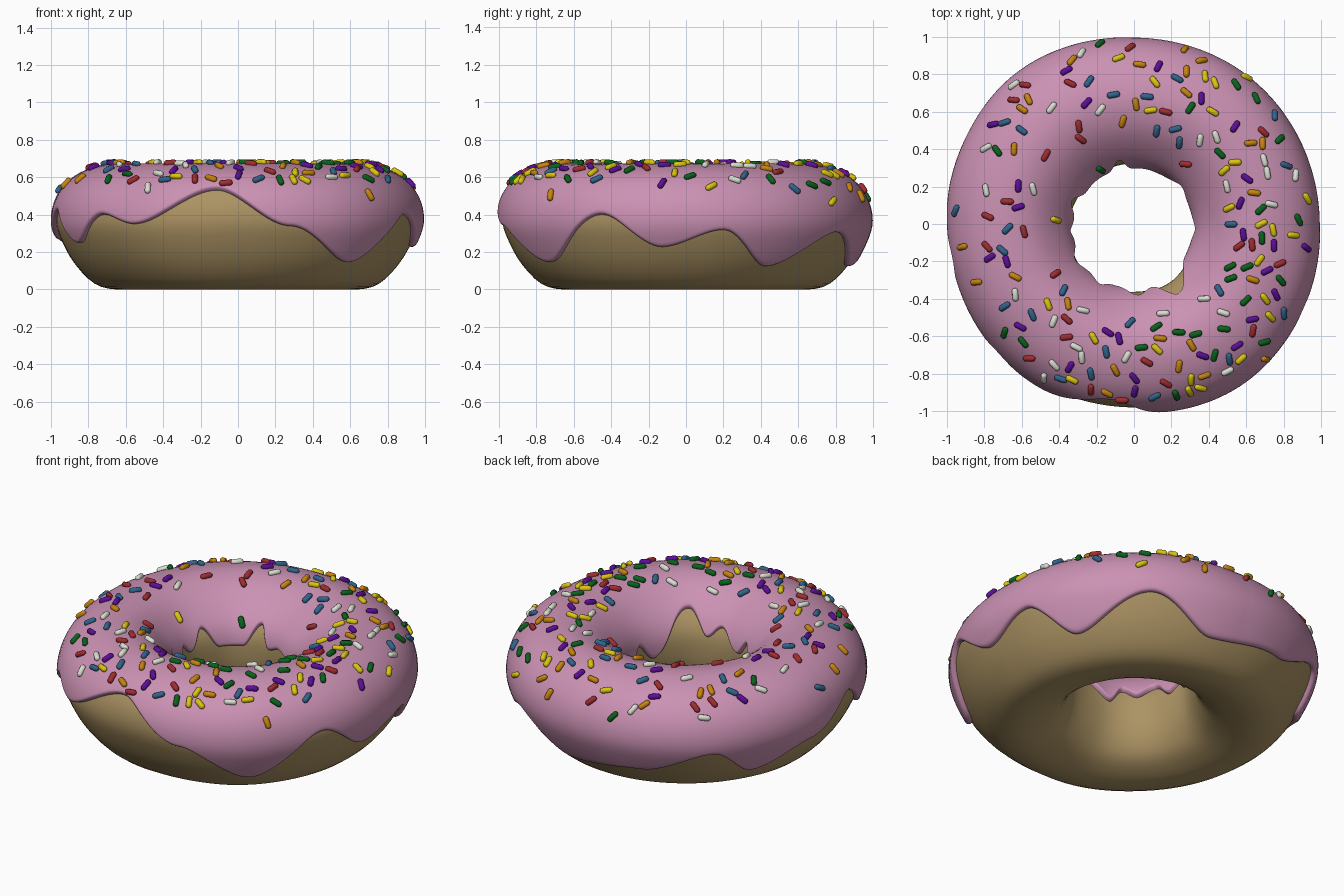
import bpy, bmesh, random
from math import sin, cos, pi, sqrt, radians, degrees, atan2, hypot
from mathutils import Vector, Matrix, noise

random.seed(7)
if "Cube" in bpy.data.objects:
    bpy.data.objects.remove(bpy.data.objects["Cube"])

# Cross-section of the dough as (radius, height), hole wall -> bottom -> outside -> top
PROFILE = [(.345, .33), (.36, .19), (.43, .075), (.54, .018), (.65, 0), (.76, .03),
           (.86, .13), (.93, .25), (.966, .36), (.948, .47), (.885, .56), (.785, .62),
           (.655, .645), (.53, .61), (.42, .52), (.36, .43)]
N = len(PROFILE)
BOTTOM, TOP = 4, 12
ICING = .028

# Heights of the icing's outer and inner edges by angle in degrees
OUTER = [(-8, .23), (12, .32), (29, .13), (56, .31), (79, .13), (110, .18), (134, .31),
         (148, .15), (170, .27), (191, .42), (207, .25), (223, .40), (236, .35),
         (263, .53), (286, .34), (309, .15), (333, .40), (352, .23)]
INNER = [(-18, .30), (0, .40), (20, .33), (42, .42), (62, .34), (80, .38), (91, .36),
         (102, .48), (118, .36), (140, .36), (156, .47), (172, .37), (182, .42),
         (192, .38), (208, .45), (225, .40), (238, .44), (250, .36), (274, .46),
         (287, .40), (304, .53), (342, .30)]


def section(s):
    """Smooth closed curve through the profile points."""
    i, t = int(s // 1), s % 1
    a, b, c, d = (Vector(PROFILE[(i + k) % N]) for k in (-1, 0, 1, 2))
    return b + .5 * t * (c - a + t * (2 * a - 5 * b + 4 * c - d + t * (3 * (b - c) + d - a)))


def surface(ang, s, lift=0):
    """Point on the ring, raised from the dough by lift along the section normal."""
    p = section(s)
    tan = (section(s + .02) - section(s - .02)).normalized()
    p = p + lift * Vector((tan.y, -tan.x))
    lump = noise.noise(Vector((cos(ang) * 1.6, sin(ang) * 1.6, p.y * 2))) * .014
    bulge = .022 * max(0, cos(ang - radians(283))) ** 2
    bulge += .024 * max(0, cos(2 * (ang - radians(135))))
    outside = max(0, min(1, (p.x - .4) / .5))
    hole = max(0, min(1, (.6 - p.x) / .25))
    r = p.x + lump + bulge * outside
    return Vector((r * cos(ang), r * sin(ang) - .025 * hole, max(p.y, 0)))


def edge_height(keys, ang):
    first = keys[0][0]
    d = (degrees(ang) - first) % 360 + first
    for (a, za), (b, zb) in zip(keys, keys[1:]):
        if a <= d <= b:
            t = (d - a) / (b - a)
            return za + (zb - za) * t * t * (3 - 2 * t)


def solve(measure, goal, low, high):
    """Parameter between low and high at which a rising measure reaches its goal."""
    for _ in range(24):
        mid = (low + high) / 2
        if measure(mid) < goal:
            low = mid
        else:
            high = mid
    return low


def height(s):
    return section(s).y


def material(name, rgb):
    m = bpy.data.materials.new(name)
    m.use_nodes = True
    m.diffuse_color = (*rgb, 1)
    m.node_tree.nodes["Principled BSDF"].inputs["Base Color"].default_value = (*rgb, 1)
    return m


def finish(name, bm, mat):
    bmesh.ops.recalc_face_normals(bm, faces=bm.faces)
    for f in bm.faces:
        f.smooth = True
    me = bpy.data.meshes.new(name)
    bm.to_mesh(me)
    bm.free()
    me.materials.append(mat)
    ob = bpy.data.objects.new(name, me)
    bpy.context.scene.collection.objects.link(ob)


def sweep(name, mat, rings, closed):
    """Skin a loop of section rings."""
    bm = bmesh.new()
    rows = [[bm.verts.new(p) for p in ring] for ring in rings]
    for a, b in zip(rows, rows[1:] + rows[:1]):
        n = len(a)
        for j in range(n if closed else n - 1):
            k = (j + 1) % n
            bm.faces.new((a[j], a[k], b[k], b[j]))
    finish(name, bm, mat)


# Dough ring
SEG = 96
sweep("dough", material("golden dough", (.41, .29, .125)),
      [[surface(2 * pi * i / SEG, j / 3) for j in range(3 * N)] for i in range(SEG)], True)


# Icing: a skin over the top with a rounded lip and wavy inner and outer edges
def icing_ring(ang):
    start = solve(height, edge_height(OUTER, ang), BOTTOM, TOP)
    end = solve(height, edge_height(INNER, ang), N + BOTTOM, TOP)
    ring, steps = [], 44
    for j in range(steps + 1):
        u = (1 - cos(pi * j / steps)) / 2
        d = min(1, min(u, 1 - u) * 1.3 / ICING)
        lift = ICING * sqrt(max(0, 1 - (1 - d) ** 2)) - (.004 if d < .01 else 0)
        ring.append(surface(ang, start + (end - start) * u, lift))
    return ring


ISEG = 240
sweep("icing", material("pink icing", (.60, .285, .455)),
      [icing_ring(2 * pi * i / ISEG) for i in range(ISEG)], False)

# Sprinkles: small capsules lying on the icing
COLOURS = {"white": (.70, .74, .64), "yellow": (.71, .56, .005), "green": (.003, .125, .012),
           "purple": (.11, .004, .32), "red": (.36, .025, .03), "orange": (.57, .23, .005),
           "blue": (.03, .13, .27)}
# Plan positions of the main ones in hundredths; the rest are scattered between them
PLACED = {
    "white": [(-28, 91), (-64, 74), (-44, 62), (-18, 61), (-79, 18), (-54, 19), (-43, -52),
              (-48, -82), (16, -48), (-4, -71)],
    "yellow": [(60, 78), (42, 60), (54, 33), (68, 0), (-42, 4), (-46, -43), (-33, -83),
               (57, -72), (70, -40), (85, -6)],
    "green": [(-18, 96), (-73, 39), (-17, 30), (-69, -58), (-59, -63), (24, -58), (33, -59),
              (43, -70), (52, -29), (65, 67)],
    "purple": [(-75, 53), (-62, 9), (-77, -18), (-68, -20), (13, 84), (36, 67), (54, 52),
               (71, -25), (55, -65), (-14, -58)],
    "red": [(-2, 94), (-58, 74), (-34, 75), (17, 60), (27, 33), (69, 49), (-78, 4),
            (-59, -4), (-36, -51), (17, -85)],
    "orange": [(27, 93), (36, 87), (3, 85), (-64, 40), (28, 70), (-6, 55), (-84, -31),
               (24, -76), (-10, -78), (70, -72)],
    "blue": [(-24, 76), (-11, 69), (7, 68), (-60, 50), (12, 50), (22, 51), (-95, 7),
             (-69, -44), (-23, -80), (11, -92)]}
COUNT, RADIUS, HALF = 26, .017, .019
taken = [Vector(p) / 100 for spots in PLACED.values() for p in spots]


def free_spot():
    """Random plan position on the icing, clear of the other sprinkles, densest at front right."""
    while True:
        ang, r = random.uniform(0, 2 * pi), sqrt(random.uniform(.25, .9))
        spot = Vector((r * cos(ang), r * sin(ang)))
        dense = .65 + .35 * cos(ang - radians(320))
        if random.random() < dense and all((spot - t).length > .06 for t in taken):
            taken.append(spot)
            return spot


def add_sprinkle(bm, spot):
    ang = atan2(spot.y, spot.x)
    s = solve(lambda q: hypot(*surface(ang, q, ICING).xy), spot.length, 15, 8.5)
    centre = surface(ang, s, ICING + .006)
    along = surface(ang, s + .05, ICING) - surface(ang, s - .05, ICING)
    around = surface(ang + .02, s, ICING) - surface(ang - .02, s, ICING)
    normal = along.cross(around).normalized()
    axis = Matrix.Rotation(random.uniform(0, pi), 3, normal) @ around.normalized()
    side = normal.cross(axis).normalized()
    frame = Matrix((side, normal, axis)).transposed()
    ball = bmesh.ops.create_uvsphere(bm, u_segments=8, v_segments=7, radius=RADIUS)
    for v in ball["verts"]:
        v.co.z += HALF if v.co.z > 0 else -HALF
        v.co = centre + frame @ v.co


for colour, rgb in COLOURS.items():
    bm = bmesh.new()
    spots = [Vector(p) / 100 for p in PLACED[colour]]
    while len(spots) < COUNT:
        spots.append(free_spot())
    for spot in spots:
        add_sprinkle(bm, spot)
    finish(colour + "_sprinkles", bm, material(colour + " sprinkle", rgb))
